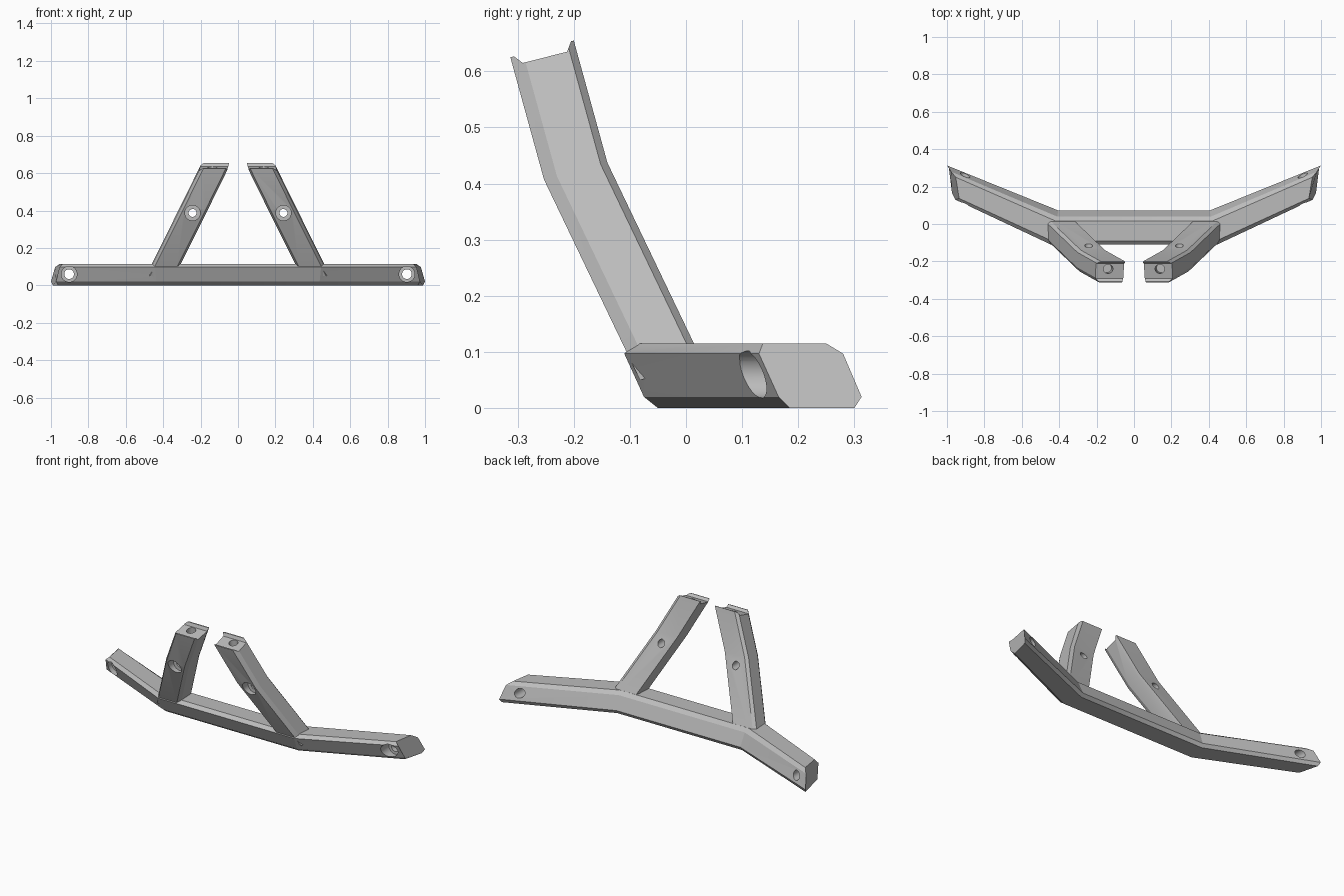
import bpy, bmesh
from mathutils import Vector, Matrix
from math import radians

if "Cube" in bpy.data.objects:
    bpy.data.objects.remove(bpy.data.objects["Cube"], do_unlink=True)

grey = bpy.data.materials.new("satin grey")
grey.use_nodes = True
COLOUR = (0.5, 0.5, 0.5, 1)
grey.diffuse_color = COLOUR
grey.node_tree.nodes["Principled BSDF"].inputs["Base Color"].default_value = COLOUR


def finish(name, bm):
    bmesh.ops.recalc_face_normals(bm, faces=bm.faces)
    mesh = bpy.data.meshes.new(name)
    bm.to_mesh(mesh)
    bm.free()
    mesh.materials.append(grey)
    ob = bpy.data.objects.new(name, mesh)
    bpy.context.scene.collection.objects.link(ob)
    return ob


def loft(name, sections):
    """Skin a row of matching closed sections and cap both ends."""
    bm = bmesh.new()
    rings = [[bm.verts.new(p) for p in s] for s in sections]
    n = len(rings[0])
    for a, b in zip(rings, rings[1:]):
        for i in range(n):
            j = (i + 1) % n
            bm.faces.new((a[i], a[j], b[j], b[i]))
    bm.faces.new(rings[0])
    bm.faces.new(rings[-1])
    return finish(name, bm)


def rod(name, start, end, radius):
    """Round cutter between two points."""
    start, end = Vector(start), Vector(end)
    axis = end - start
    turn = axis.to_track_quat('Z', 'Y').to_matrix().to_4x4()
    bm = bmesh.new()
    bmesh.ops.create_cone(bm, cap_ends=True, segments=32, radius1=radius,
                          radius2=radius, depth=axis.length,
                          matrix=Matrix.Translation((start + end) / 2) @ turn)
    return finish(name, bm)


def combine(target, tool, operation):
    """Apply a boolean and drop the tool object."""
    mod = target.modifiers.new(operation.lower(), 'BOOLEAN')
    mod.operation, mod.solver, mod.object = operation, 'EXACT', tool
    bpy.context.view_layer.objects.active = target
    bpy.ops.object.modifier_apply(modifier=mod.name)
    bpy.data.objects.remove(tool, do_unlink=True)


def mirrored(points, side):
    return [(side * x, y, z) for x, y, z in points]


# Base bar: leaning chamfered profile, mitred into swept-back wings
profile = [(-.05, 0), (-.075, .02), (-.11, .097), (-.09, .115),
           (.015, .115), (.04, .097), (.072, .02), (.06, 0)]
mitre = [(.42 - .22 * y, y, z) for y, z in profile]
wing_end = [(.96, .185, 0), (.973, .165, .02), (.955, .13, .097), (.935, .137, .115),
            (.953, .25, .115), (.978, .28, .097), (1, .313, .02), (.99, .30, 0)]
frame = loft("stand_frame", [mirrored(wing_end, -1), mirrored(mitre, -1), mitre, wing_end])

# Upright prong: one chamfered section carried down through a bend
tip = [(.065, -.313, .625), (.185, -.313, .625), (.2, -.29, .631), (.195, -.212, .652),
       (.177, -.2, .655), (.048, -.2, .655), (.045, -.215, .651), (.05, -.292, .631)]
stations = [(0, 0, 0), (.107, .06, -.218), (.285, .231, -.575)]
prong = [[tuple(Vector(p) + Vector(s)) for p in tip] for s in stations]

# Groove across the prong tip, leaving a thin lip front and back
groove = [(-.307, .627), (-.291, .615), (-.212, .635), (-.204, .656), (-.204, .75), (-.307, .75)]

for side in (1, -1):
    leg = loft("prong", [mirrored(s, side) for s in prong])
    combine(leg, loft("groove", [[(side * x, y, z) for y, z in groove] for x in (.01, .3)]),
            'DIFFERENCE')
    combine(frame, leg, 'UNION')

# Screw holes: wide front recess with a narrow bore through to the back
for side in (1, -1):
    for x, z, front, floor, back, wide, narrow in (
            (.903, .06, 0, .175, .4, .042, .026),
            (.243, .387, -.4, -.195, 0, .041, .021)):
        x *= side
        combine(frame, rod("recess", (x, front, z), (x, floor, z), wide), 'DIFFERENCE')
        combine(frame, rod("bore", (x, front, z), (x, back, z), narrow), 'DIFFERENCE')
    # Blind hole in the prong tip
    combine(frame, rod("tip_hole", (side * .13, -.245, .72), (side * .145, -.235, .54), .025),
            'DIFFERENCE')

bpy.ops.object.select_all(action='DESELECT')
frame.select_set(True)
bpy.context.view_layer.objects.active = frame
bpy.ops.object.shade_smooth_by_angle(angle=radians(20))
